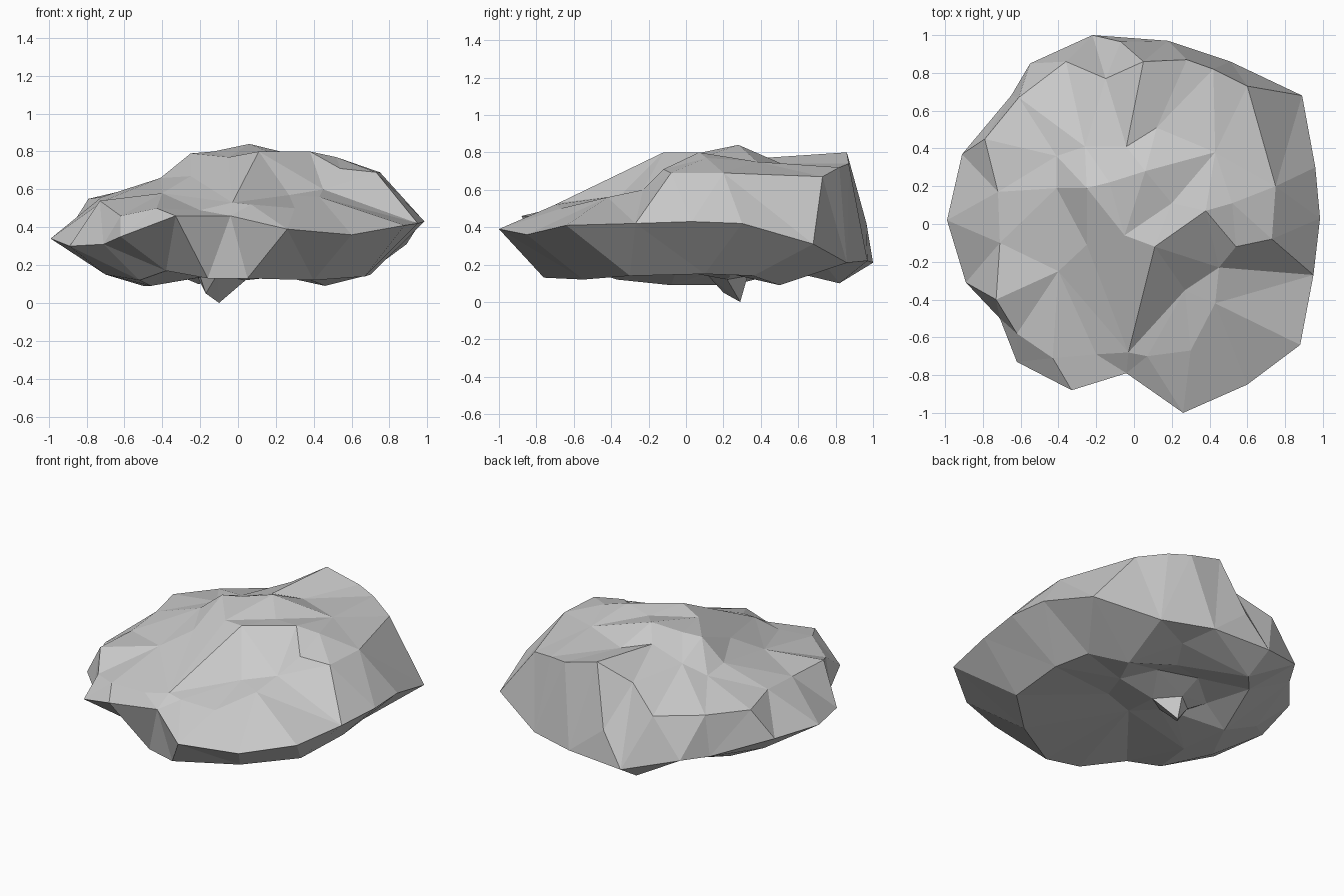
import bpy
import bmesh
from mathutils import Vector
from mathutils.geometry import delaunay_2d_cdt

default_cube = bpy.data.objects.get("Cube")
if default_cube:
    bpy.data.objects.remove(default_cube, do_unlink=True)

# Widest edge of the boulder, running anticlockwise from its left side
rim = [(.985, .03, .43), (.96, .3, .42), (.89, .68, .31), (.51, .86, .21),
       (.18, .97, .22), (-.22, 1, .21), (-.55, .85, .3), (-.65, .68, .29),
       (-.91, .37, .36), (-.99, .02, .34), (-.89, -.31, .3), (-.71, -.5, .31),
       (-.62, -.73, .35), (-.33, -.88, .46), (-.04, -.79, .46), (.26, -1, .39),
       (.6, -.85, .36), (.88, -.64, .41), (.95, -.27, .42)]

# Shoulder where the steep sides turn into the flatter crown
shoulder = [(.73, -.08, .69), (.75, .2, .69), (.6, .73, .67), (.28, .87, .74),
            (-.07, .965, .42), (-.15, .77, .68), (-.36, .86, .55),
            (-.61, .67, .55), (-.79, .45, .55), (-.72, .17, .56),
            (-.71, -.1, .54), (-.73, -.4, .54), (-.62, -.58, .46),
            (-.43, -.71, .5)]

# Gullies cut into the back and the front of the crown
back_gully = [(.05, .86, .8), (-.04, .41, .77), (.12, .51, .74), (.42, .82, .72)]
front_gully = [(-.03, -.68, .53), (.27, -.35, .57), (.45, -.23, .6)]

# Front slope with its ledge
front_slope = [(-.2, -.69, .49), (.07, -.7, .52), (.3, -.67, .5),
               (-.4, -.25, .58), (.43, -.42, .56)]

# Crown with the main peak and side ridges
crown = [(.06, .28, .84), (.38, .07, .8), (.52, .11, .77), (.54, -.12, .71),
         (.11, -.12, .8), (-.05, -.06, .77), (.2, .11, .78), (-.13, .22, .8),
         (-.25, .19, .79), (-.26, .41, .7), (-.41, .36, .64), (-.41, .19, .66),
         (-.25, -.11, .67), (.43, .38, .75)]

# Lower ring and the shallow hollow underneath
underside = [(-.16, -.7, .13), (.05, -.76, .13), (.4, -.55, .12), (.67, -.3, .14),
             (.7, .1, .15), (.66, .36, .14), (.46, .5, .09), (.25, .75, .19),
             (.14, .57, .16), (-.21, .82, .1), (-.4, .6, .18), (-.5, .25, .09),
             (-.75, .25, .21), (-.7, -.1, .15), (-.46, -.08, .09),
             (-.52, -.37, .12), (-.38, -.52, .17)]
hollow = [(.31, .24, .15), (.2, 0, .19), (.15, .4, .2), (-.3, .32, .17),
          (-.1, .48, .2), (0, -.05, .17)]

# Small stone tooth that touches the ground
foot = [(-.1, .29, 0), (-.17, .2, .05), (.04, .22, .12), (-.1, .33, .14),
        (-.21, .25, .13), (-.2, .15, .14), (-.11, .11, .15)]


def add_skin(bm, rim_verts, inner_points, creases, facing_up):
    """Triangulate inside the rim, keeping each crease as a chain of edges."""
    verts = rim_verts[:]
    count = len(verts)
    fixed = [(i, (i + 1) % count) for i in range(count)]
    for crease in creases:
        start = len(verts)
        verts += [bm.verts.new(p) for p in crease]
        fixed += [(i, i + 1) for i in range(start, len(verts) - 1)]
    verts += [bm.verts.new(p) for p in inner_points]
    flat = [Vector((v.co.x, v.co.y)) for v in verts]
    result = delaunay_2d_cdt(flat, fixed, [], 1, 1e-5)
    triangles, sources = result[2], result[3]
    for triangle in triangles:
        corners = [verts[sources[i][0]] for i in triangle]
        if not facing_up:
            corners.reverse()
        bm.faces.new(corners)


def make_material(name, colour):
    material = bpy.data.materials.new(name)
    material.use_nodes = True
    material.diffuse_color = colour
    shader = material.node_tree.nodes["Principled BSDF"]
    shader.inputs["Base Color"].default_value = colour
    shader.inputs["Roughness"].default_value = .9
    return material


# Boulder: two faceted skins sewn along the shared rim
bm = bmesh.new()
rim_verts = [bm.verts.new(p) for p in rim]
add_skin(bm, rim_verts, shoulder + front_slope + crown,
         [back_gully, front_gully], True)
add_skin(bm, rim_verts, underside + hollow + foot, [], False)
bmesh.ops.recalc_face_normals(bm, faces=bm.faces)

mesh = bpy.data.meshes.new("boulder")
bm.to_mesh(mesh)
bm.free()
mesh.materials.append(make_material("stone grey", (.6, .6, .6, 1)))
boulder = bpy.data.objects.new("boulder", mesh)
bpy.context.collection.objects.link(boulder)
